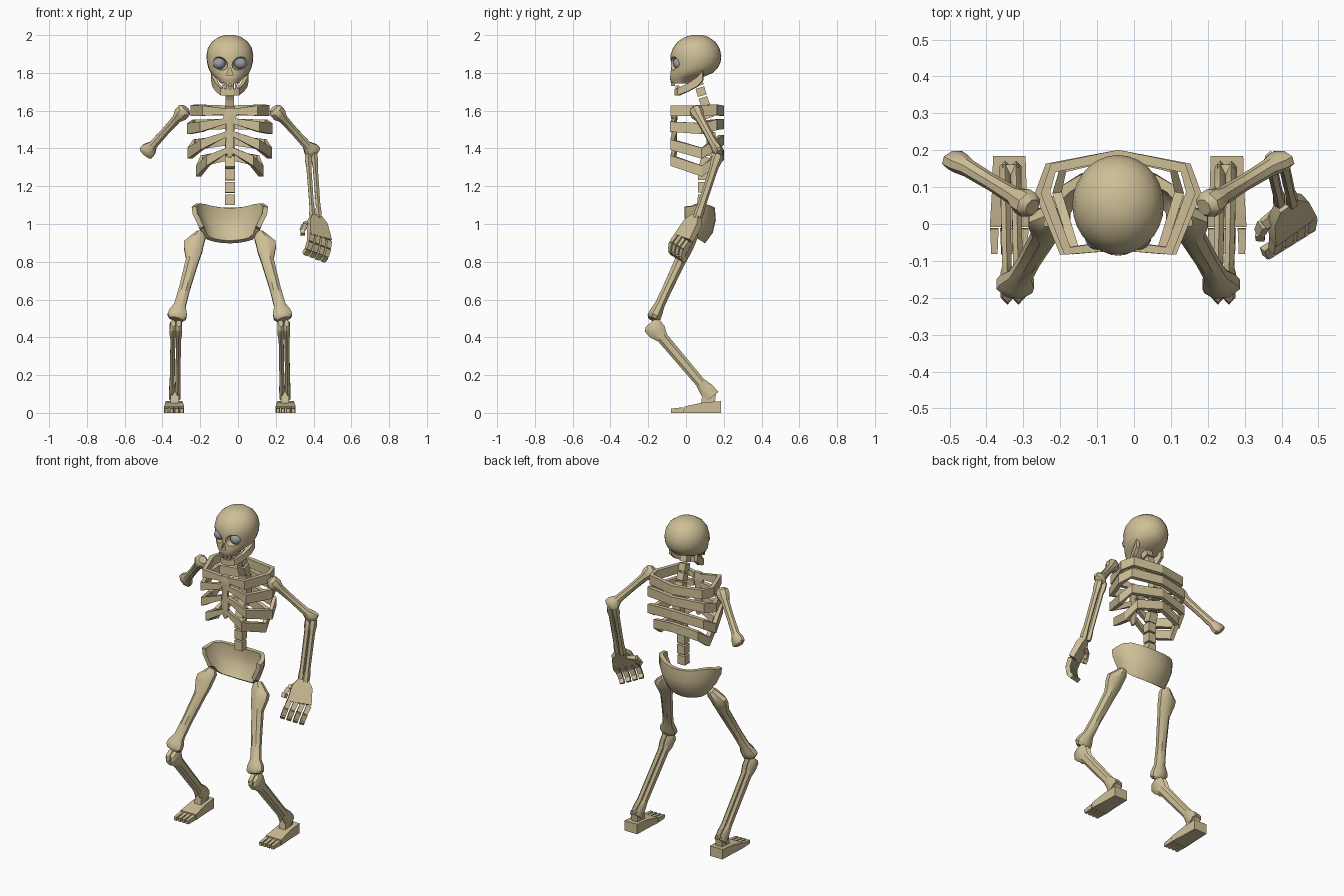
import bpy, bmesh
from math import sin, cos, pi, radians
from mathutils import Vector as V

if "Cube" in bpy.data.objects:
    bpy.data.objects.remove(bpy.data.objects["Cube"])

C = -0.043  # symmetry plane of the body


def material(name, rgb):
    m = bpy.data.materials.new(name)
    m.diffuse_color = (*rgb, 1)
    m.use_nodes = True
    m.node_tree.nodes["Principled BSDF"].inputs["Base Color"].default_value = m.diffuse_color
    return m


BONE = material("bone", (0.62, 0.52, 0.31))
EYE = material("eye_grey", (0.32, 0.33, 0.38))


def activate(ob):
    bpy.ops.object.select_all(action='DESELECT')
    ob.select_set(True)
    bpy.context.view_layer.objects.active = ob


def smooth(ob, deg=38):
    activate(ob)
    bpy.ops.object.shade_smooth_by_angle(angle=radians(deg))


def skin(name, rings, closed=True, angle=38):
    """Join successive rings of points with quads; cap the ends when closed."""
    bm = bmesh.new()
    rows = [[bm.verts.new(p) for p in r] for r in rings]
    n = len(rows[0])
    for a, b in zip(rows, rows[1:]):
        for i in range(n if closed else n - 1):
            j = (i + 1) % n
            bm.faces.new((a[i], a[j], b[j], b[i]))
    if closed:
        bm.faces.new(rows[0])
        bm.faces.new(rows[-1])
    bmesh.ops.recalc_face_normals(bm, faces=bm.faces)
    me = bpy.data.meshes.new(name)
    bm.to_mesh(me)
    bm.free()
    ob = bpy.data.objects.new(name, me)
    bpy.context.collection.objects.link(ob)
    me.materials.append(BONE)
    smooth(ob, angle)
    return ob


def loft(name, p, q, stations, side=(1, 0, 0), n=8):
    """Bone from p to q; stations are (t, half width, half depth, side shift)."""
    p, q = V(p), V(q)
    ax = (q - p).normalized()
    u = V(side)
    u = (u - ax * u.dot(ax)).normalized()
    v = ax.cross(u)
    k = 1 / cos(pi / n)
    rings = []
    for t, a, b, s in stations:
        c = p.lerp(q, t) + u * s
        rings.append([c + u * (a * k * cos(2 * pi * (i + .5) / n))
                      + v * (b * k * sin(2 * pi * (i + .5) / n)) for i in range(n)])
    return skin(name, rings)


def block(name, p, q, a, b, side=(1, 0, 0), taper=1):
    return loft(name, p, q, [(0, a, b, 0), (1, a * taper, b * taper, 0)], side, 4)


def band(name, path, heights, thick):
    """Upright strip of rectangular section along a path."""
    path = [V(p) for p in path]
    rings = []
    for i, p in enumerate(path):
        d = path[min(i + 1, len(path) - 1)] - path[max(i - 1, 0)]
        d = V((d.x, d.y, 0)).normalized()
        nrm = V((-d.y, d.x, 0)) * thick / 2
        up = V((0, 0, heights[i] / 2))
        rings.append([p + nrm + up, p - nrm + up, p - nrm - up, p + nrm - up])
    return skin(name, rings, angle=20)


def ball(name, loc, scale, rot=0):
    bpy.ops.mesh.primitive_uv_sphere_add(segments=20, ring_count=12, radius=1, location=loc,
                                         rotation=(0, rot, 0))
    ob = bpy.context.object
    ob.name, ob.scale = name, scale
    smooth(ob)
    return ob


# Skull: horizontal sections (z, half width, front y, back y)
sections = [(2.0, .025, .03, .085), (1.99, .06, -.005, .12), (1.965, .095, -.045, .155),
            (1.93, .117, -.07, .178), (1.89, .124, -.083, .187), (1.855, .121, -.08, .183),
            (1.825, .114, -.08, .168), (1.80, .102, -.083, .142), (1.78, .082, -.086, .095),
            (1.763, .062, -.084, .04), (1.745, .05, -.076, .015)]
skull = skin("skull", [[(C + rx * cos(a), (f + b) / 2 + (b - f) / 2 * sin(a), z)
                        for a in [2 * pi * i / 28 for i in range(28)]]
                       for z, rx, f, b in sections])

# Eye sockets and nose opening
cutters = [ball("socket_cutter", (C + s * .056, -.078, 1.85), (.046, .055, .034), s * radians(-24))
           for s in (1, -1)]
cutters.append(loft("nose_cutter", (C, -.08, 1.825), (C, -.08, 1.785),
                    [(0, .004, .02, 0), (1, .018, .02, 0)], n=4))
for c in cutters:
    m = skull.modifiers.new("cut", 'BOOLEAN')
    m.object, m.operation, m.solver = c, 'DIFFERENCE', 'EXACT'
    activate(skull)
    bpy.ops.object.modifier_apply(modifier=m.name)
    bpy.data.objects.remove(c)
skull.data.materials.clear()
skull.data.materials.append(BONE)
smooth(skull)

for s in (1, -1):
    e = ball("eye", (C + s * .056, -.036, 1.85), (.034, .034, .032))
    e.data.materials.append(EYE)

# Jaw and teeth
half = [(.016, -.05, 1.697), (.042, -.038, 1.70), (.066, .01, 1.722), (.084, .06, 1.752), (.09, .09, 1.785)]
path = [(C - x, y, z) for x, y, z in reversed(half)] + [(C + x, y, z) for x, y, z in half]
hs = [.036, .038, .042, .05, .05]
band("jaw", path, hs[::-1] + hs, .02)
for x, y in ((.012, -.074), (.033, -.064)):
    for s in (1, -1):
        block("upper_tooth", (C + s * x, y, 1.75), (C + s * x, y, 1.73), .008, .007, taper=.7)
        block("lower_tooth", (C + s * x, y + .024, 1.71), (C + s * x, y + .024, 1.732), .007, .006, taper=.7)

# Spine and neck
curve = [(1.09, .085), (1.30, .09), (1.44, .135), (1.58, .125), (1.64, .098), (1.80, .05)]


def spine_y(z):
    for (z0, y0), (z1, y1) in zip(curve, curve[1:]):
        if z <= z1:
            return y0 + (y1 - y0) * (z - z0) / (z1 - z0)
    return curve[-1][1]


z = 1.10
while z < 1.75:
    h = .056 if z < 1.6 else .042
    block("vertebra", (C, spine_y(z), z), (C, spine_y(z + h), z + h), .026 if z < 1.6 else .022, .024)
    z += h + .01

# Ribs: heights at back, back corner, side, front corner, breastbone, then width scale
levels = [(1.60, 1.605, 1.60, 1.60, 1.595, .95), (1.53, 1.525, 1.505, 1.515, 1.545, 1.03),
          (1.445, 1.42, 1.375, 1.42, 1.475, 1.02), (1.365, 1.335, 1.28, 1.335, 1.39, .80)]
plan = [(.0, .188), (.185, .152), (.207, .085), (.145, -.073), (.02, -.06)]
for *zs, w in levels:
    half = [(x * w, y, z) for (x, y), z in zip(plan, zs)]
    path = [(C - x, y, z) for x, y, z in reversed(half)] + [(C + x, y, z) for x, y, z in half[1:]]
    hs = [.054, .056, .058, .054, .03]
    band("rib", path, hs[::-1] + hs[1:], .026)

# Breastbone
loft("breastbone", (C, -.062, 1.615), (C, -.062, 1.35),
     [(0, .022, .012, 0), (.1, .038, .014, 0), (.22, .032, .014, 0), (.32, .019, .012, 0),
      (.7, .022, .012, 0), (.88, .022, .012, 0), (1, .008, .008, 0)], n=6)

# Pelvis: curved shell wrapped around the back
rows = []
for t, rx, d in ((0, .19, .135), (.35, .185, .14), (.7, .165, .125), (1, .15, .085)):
    row = []
    for i in range(13):
        a = radians(-95 + 190 * i / 12)
        s2 = sin(a) ** 2
        top = 1.085 + .04 * s2 - .035 * s2 ** 6
        low = .905 + .03 * s2 + .05 * s2 ** 6
        row.append((C + rx * sin(a), .005 + d * cos(a), top + (low - top) * t))
    rows.append(row)
pelvis = skin("pelvis", rows, closed=False)
m = pelvis.modifiers.new("thickness", 'SOLIDIFY')
m.thickness, m.offset = .026, 0
activate(pelvis)
bpy.ops.object.modifier_apply(modifier=m.name)
smooth(pelvis)

for s in (1, -1):
    def P(x, y, z):
        return (C + s * x, y, z)

    # Upper arm
    loft("upper_arm", P(.232, .045, 1.612), P(.45, .178, 1.37),
         [(0, .022, .022, .0), (.05, .038, .034, .0), (.13, .038, .034, 0), (.22, .024, .024, 0),
          (.5, .021, .021, 0), (.8, .023, .023, 0), (.9, .04, .026, 0), (.97, .042, .026, 0),
          (1, .03, .018, 0)], side=(s, 0, .8))
    # Thigh with bump at the hip
    loft("thigh", P(.158, .04, .955), P(.285, -.175, .495),
         [(0, .018, .024, 0), (.05, .036, .032, .0), (.14, .052, .034, .016), (.2, .05, .034, .012),
          (.32, .034, .03, 0), (.65, .029, .026, 0), (.84, .031, .027, 0), (.92, .048, .034, 0),
          (.97, .05, .036, 0), (1, .036, .026, 0)], side=(s, 0, 0))
    # Shin, paired bones
    for dx in (-.015, .015):
        loft("shin_bone", P(.285 + dx, -.19, .475), P(.292 + dx, .14, .085),
             [(0, .012, .026, 0), (.03, .018, .044, 0), (.12, .018, .042, 0), (.2, .013, .026, 0),
              (.8, .013, .023, 0), (.9, .015, .034, 0), (1, .015, .036, 0)], side=(s, 0, 0), n=6)
    block("ankle", P(.292, .125, .125), P(.292, .115, .04), .022, .036)
    # Foot wedge and toes
    rings = [[P(.295 + dx * k, y, zz) for dx, zz in ((-w, 0), (w, 0), (w, h), (-w, h))]
             for k, y, w, h in ((1, .185, .044, .062), (1, .09, .047, .055), (1, -.008, .053, .034))]
    skin("foot", rings, angle=20)
    for i in range(4):
        x = .295 + (i - 1.5) * .027
        block("toe", P(x, -.012, .015), P(x, -.08, .011), .0115, .015, taper=.75)

# Forearm, paired bones
for dx in (-.017, .017):
    loft("forearm_bone", (.387 + dx, .172, 1.37), (.412 + dx, .06, 1.03),
         [(0, .015, .024, 0), (.1, .017, .026, 0), (.2, .013, .02, 0), (.8, .012, .019, 0),
          (.92, .016, .022, 0), (1, .014, .02, 0)], n=6)

# Hand: palm, four curled fingers and a thumb
U = V((.8, .5, -.3)).normalized()
K = V((.432, -.012, .925))
loft("palm", (.412, .058, 1.04), K, [(0, .03, .016, 0), (.3, .058, .018, 0), (1, .07, .016, 0)], side=U, n=4)
for i in range(4):
    a = K + U * (i - 1.5) * .038
    b = a + V((-.004, -.03, -.04))
    c = b + V((-.012, -.008, -.04))
    d = c + V((-.015, .012, -.022))
    for p, q in ((a, b), (b, c), (c, d)):
        block("finger_bone", p, q, .0145, .014, U, .92)
thumb = [V((.39, .03, 1.005)), V((.352, .0, .995)), V((.342, -.022, .968)), V((.343, -.036, .945))]
for p, q in zip(thumb, thumb[1:]):
    block("thumb_bone", p, q, .014, .013, (0, 1, .5), .92)
